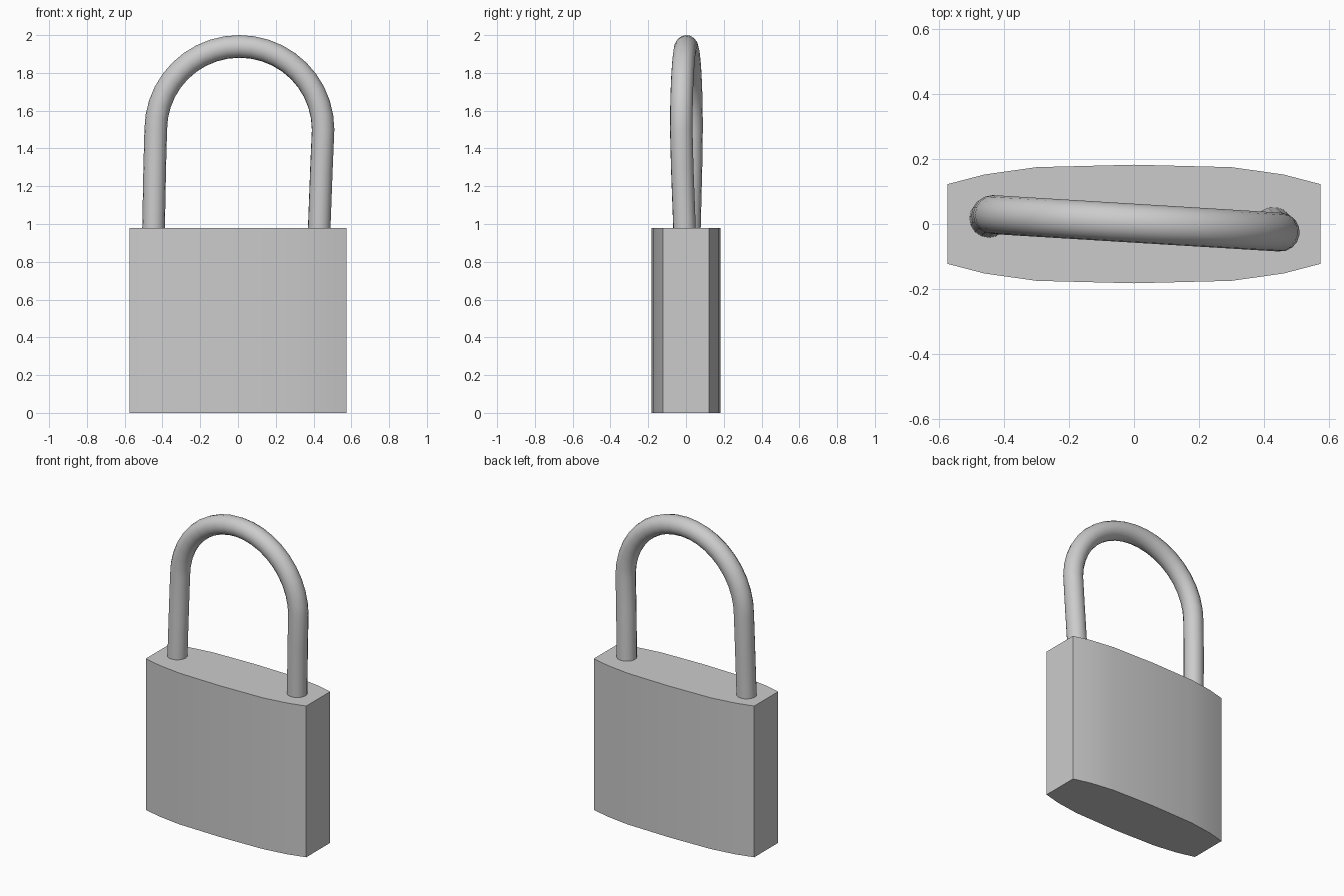
import bpy, bmesh, math

if "Cube" in bpy.data.objects:
    bpy.data.objects.remove(bpy.data.objects["Cube"])

steel = bpy.data.materials.new("grey_steel")
steel.diffuse_color = (0.6, 0.6, 0.6, 1)
steel.use_nodes = True
steel.node_tree.nodes["Principled BSDF"].inputs["Base Color"].default_value = steel.diffuse_color


def finish(obj, angle):
    bpy.ops.object.select_all(action='DESELECT')
    obj.select_set(True)
    bpy.context.view_layer.objects.active = obj
    if obj.type == 'CURVE':
        bpy.ops.object.convert(target='MESH')
        obj = bpy.context.object
    obj.data.materials.clear()
    obj.data.materials.append(steel)
    bpy.ops.object.shade_smooth_by_angle(angle=math.radians(angle))


# Body: bulged outline extruded upward
HEIGHT = 0.98
quarter = [(0.575, 0.1225), (0.46, 0.1525), (0.30, 0.175), (0.0, 0.1825)]
back = quarter + [(-x, y) for x, y in quarter[-2::-1]]
outline = back + [(-x, -y) for x, y in back]
bm = bmesh.new()
base = bm.faces.new([bm.verts.new((x, y, 0)) for x, y in outline])
top = bmesh.ops.extrude_face_region(bm, geom=[base])["geom"]
bmesh.ops.translate(bm, vec=(0, 0, HEIGHT),
                    verts=[v for v in top if isinstance(v, bmesh.types.BMVert)])
bmesh.ops.recalc_face_normals(bm, faces=bm.faces)
mesh = bpy.data.meshes.new("body")
bm.to_mesh(mesh)
bm.free()
body = bpy.data.objects.new("body", mesh)
bpy.context.collection.objects.link(body)
finish(body, 30)

# Shackle: round bar along a slightly twisted arch
R, ARC_Z, N = 0.06, 1.5, 20
path = [(-0.447, 0.018, 0.9), (-0.447, 0.018, HEIGHT), (-0.441, 0.026, 1.3)]
for i in range(N + 1):
    a = math.pi * (1 - i / N)
    path.append((0.0075 + 0.443 * math.cos(a), 0.002 - 0.027 * math.cos(a),
                 ARC_Z + 0.44 * math.sin(a)))
path += [(0.442, -0.02, 1.3), (0.43, -0.008, HEIGHT), (0.429, -0.007, 0.9)]
curve = bpy.data.curves.new("shackle", 'CURVE')
curve.dimensions = '3D'
curve.bevel_depth = R
curve.bevel_resolution = 6
curve.use_fill_caps = True
spline = curve.splines.new('POLY')
spline.points.add(len(path) - 1)
for p, co in zip(spline.points, path):
    p.co = (*co, 1)
shackle = bpy.data.objects.new("shackle", curve)
bpy.context.collection.objects.link(shackle)
finish(shackle, 40)
